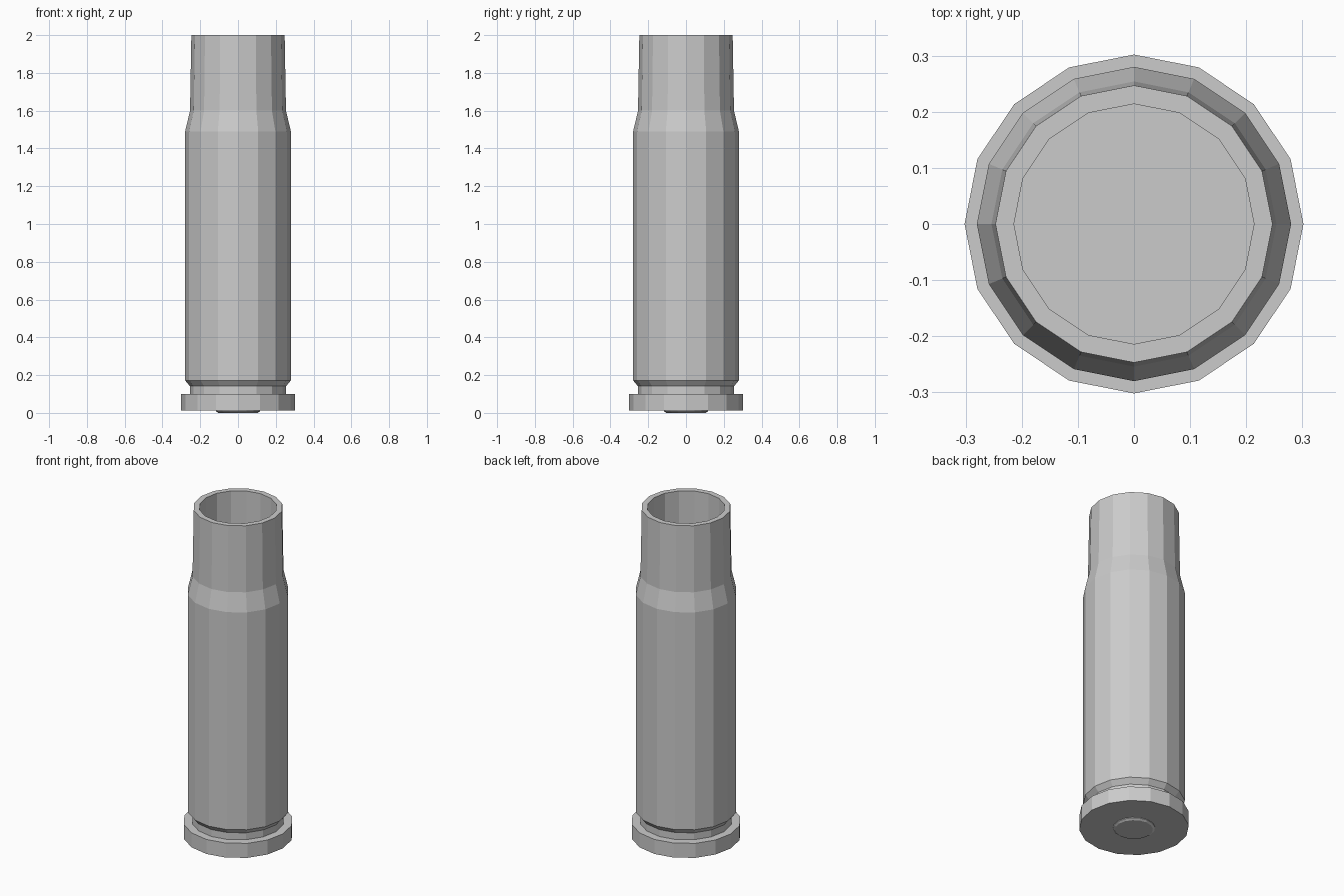
import bpy, bmesh, math

if "Cube" in bpy.data.objects:
    bpy.data.objects.remove(bpy.data.objects["Cube"])

SIDES = 16


def lathe(name, profile):
    """Revolve (radius, z) points around z and cap both open ends."""
    bm = bmesh.new()
    rings = []
    for r, z in profile:
        rings.append([bm.verts.new((r * math.cos(2 * math.pi * i / SIDES),
                                    r * math.sin(2 * math.pi * i / SIDES), z))
                      for i in range(SIDES)])
    for a, b in zip(rings, rings[1:]):
        for i in range(SIDES):
            j = (i + 1) % SIDES
            bm.faces.new((a[i], a[j], b[j], b[i]))
    bm.faces.new(rings[0][::-1])
    bm.faces.new(rings[-1])
    bmesh.ops.recalc_face_normals(bm, faces=bm.faces)
    mesh = bpy.data.meshes.new(name)
    bm.to_mesh(mesh)
    bm.free()
    obj = bpy.data.objects.new(name, mesh)
    bpy.context.collection.objects.link(obj)
    return obj


# Hollow case: rim, groove, body, shoulder, neck, then down the bore to its floor
lathe("case", [
    (0.302, 0.012), (0.302, 0.10),
    (0.255, 0.10), (0.255, 0.142),
    (0.28, 0.172), (0.28, 1.49),
    (0.254, 1.60), (0.247, 2.0),
    (0.214, 2.0), (0.214, 0.20),
])

# Primer disc slightly proud of the base, with a bevelled edge
lathe("primer", [(0.104, 0.0), (0.116, 0.008), (0.116, 0.03)])
